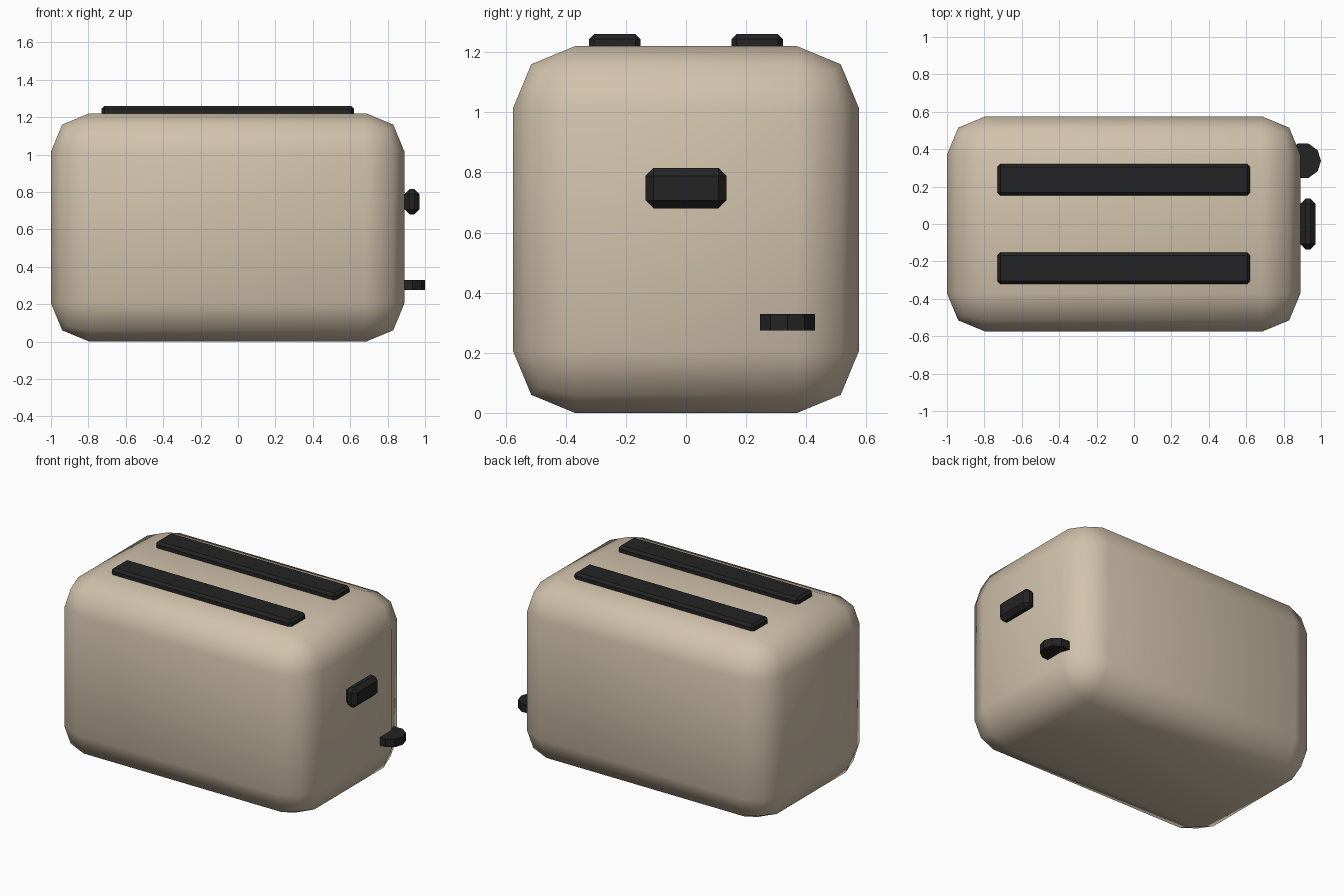
import bpy

if "Cube" in bpy.data.objects:
    bpy.data.objects.remove(bpy.data.objects["Cube"], do_unlink=True)


def material(name, rgb, roughness):
    mat = bpy.data.materials.new(name)
    mat.use_nodes = True
    mat.diffuse_color = (*rgb, 1)
    shader = mat.node_tree.nodes["Principled BSDF"]
    shader.inputs["Base Color"].default_value = (*rgb, 1)
    shader.inputs["Roughness"].default_value = roughness
    return mat


beige = material("warm beige", (0.64, 0.54, 0.41), 0.5)
black = material("soft black", (0.017, 0.017, 0.017), 0.5)


def box(name, low, high, mat, bevel, segments=1, smooth=False):
    """Bevelled box between two opposite corners."""
    centre = [(a + b) / 2 for a, b in zip(low, high)]
    bpy.ops.mesh.primitive_cube_add(size=1, location=centre)
    obj = bpy.context.object
    obj.name = name
    obj.scale = [b - a for a, b in zip(low, high)]
    bpy.ops.object.transform_apply(location=False, rotation=False, scale=True)
    obj.data.materials.append(mat)
    if smooth:
        bpy.ops.object.shade_smooth()
    mod = obj.modifiers.new("rounded_edges", "BEVEL")
    mod.width = bevel
    mod.segments = segments
    mod.limit_method = "NONE"
    return obj


# Rounded housing
box("body", (-1, -0.575, 0), (0.89, 0.575, 1.22), beige, 0.205, 2, smooth=True)

# Two bread slots, front and back
for name, y in (("front_slot", -0.237), ("back_slot", 0.237)):
    box(name, (-0.73, y - 0.085, 1.16), (0.62, y + 0.085, 1.26), black, 0.016)

# Push-down handle on the end
box("lever_handle", (0.89, -0.135, 0.68), (0.97, 0.135, 0.815), black, 0.027)

# Flat ten-sided browning dial, half sunk into the end
bpy.ops.mesh.primitive_cylinder_add(
    vertices=10, radius=0.096, depth=0.055,
    location=(0.904, 0.338, 0.302), rotation=(0, 0, 1.5708))
dial = bpy.context.object
dial.name = "browning_dial"
dial.data.materials.append(black)
